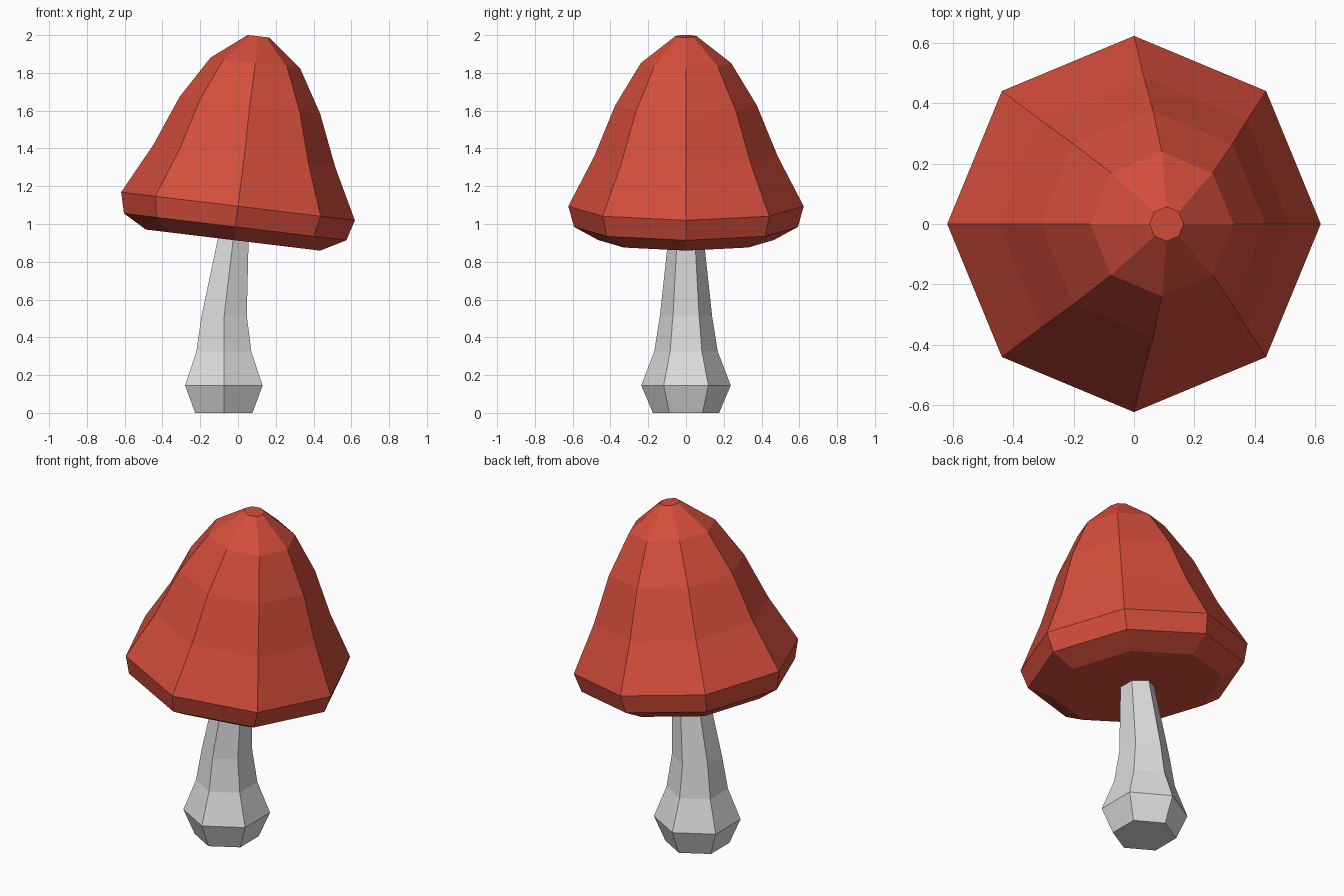
import bpy
import bmesh
from math import cos, sin, tau

cube = bpy.data.objects.get("Cube")
if cube:
    bpy.data.objects.remove(cube, do_unlink=True)


def make_material(name, colour):
    mat = bpy.data.materials.new(name)
    mat.use_nodes = True
    mat.diffuse_color = colour
    bsdf = next(n for n in mat.node_tree.nodes if n.type == 'BSDF_PRINCIPLED')
    bsdf.inputs["Base Color"].default_value = colour
    bsdf.inputs["Roughness"].default_value = 0.8
    return mat


def loft(name, rings, sides, turn, slope, squash, mat):
    """Skin a closed body over rings of (centre x, centre z, radius)."""
    bm = bmesh.new()
    loops = []
    for cx, cz, r in rings:
        loop = []
        for i in range(sides):
            a = turn + tau * i / sides
            dx = r * squash * cos(a)
            loop.append(bm.verts.new((cx + dx, r * sin(a), cz - slope * dx)))
        loops.append(loop)
    for low, high in zip(loops, loops[1:]):
        for i in range(sides):
            j = (i + 1) % sides
            bm.faces.new((low[i], low[j], high[j], high[i]))
    bm.faces.new(loops[0][::-1])
    bm.faces.new(loops[-1])
    bmesh.ops.recalc_face_normals(bm, faces=bm.faces)
    mesh = bpy.data.meshes.new(name)
    bm.to_mesh(mesh)
    bm.free()
    mesh.materials.append(mat)
    obj = bpy.data.objects.new(name, mesh)
    bpy.context.collection.objects.link(obj)
    return obj


red = make_material("cap red", (0.66, 0.075, 0.044, 1))
grey = make_material("stem pale grey", (0.72, 0.72, 0.72, 1))

# Six-sided stem with a bulging foot, leaning towards the cap
loft("stem", [
    (-0.075, 0.0, 0.175),
    (-0.075, 0.145, 0.237),
    (-0.075, 0.325, 0.168),
    (-0.073, 0.515, 0.138),
    (-0.022, 0.95, 0.091),
], 6, tau / 12, 0, 1, grey)

# Eight-sided tilted bell cap with a chamfered rim and flat underside
loft("cap", [
    (-0.027, 0.915, 0.465),
    (-0.015, 0.985, 0.593),
    (0.0, 1.094, 0.623),
    (0.033, 1.36, 0.485),
    (0.063, 1.628, 0.375),
    (0.092, 1.852, 0.239),
    (0.108, 1.994, 0.057),
], 8, 0, 0.121, 0.993, red)
